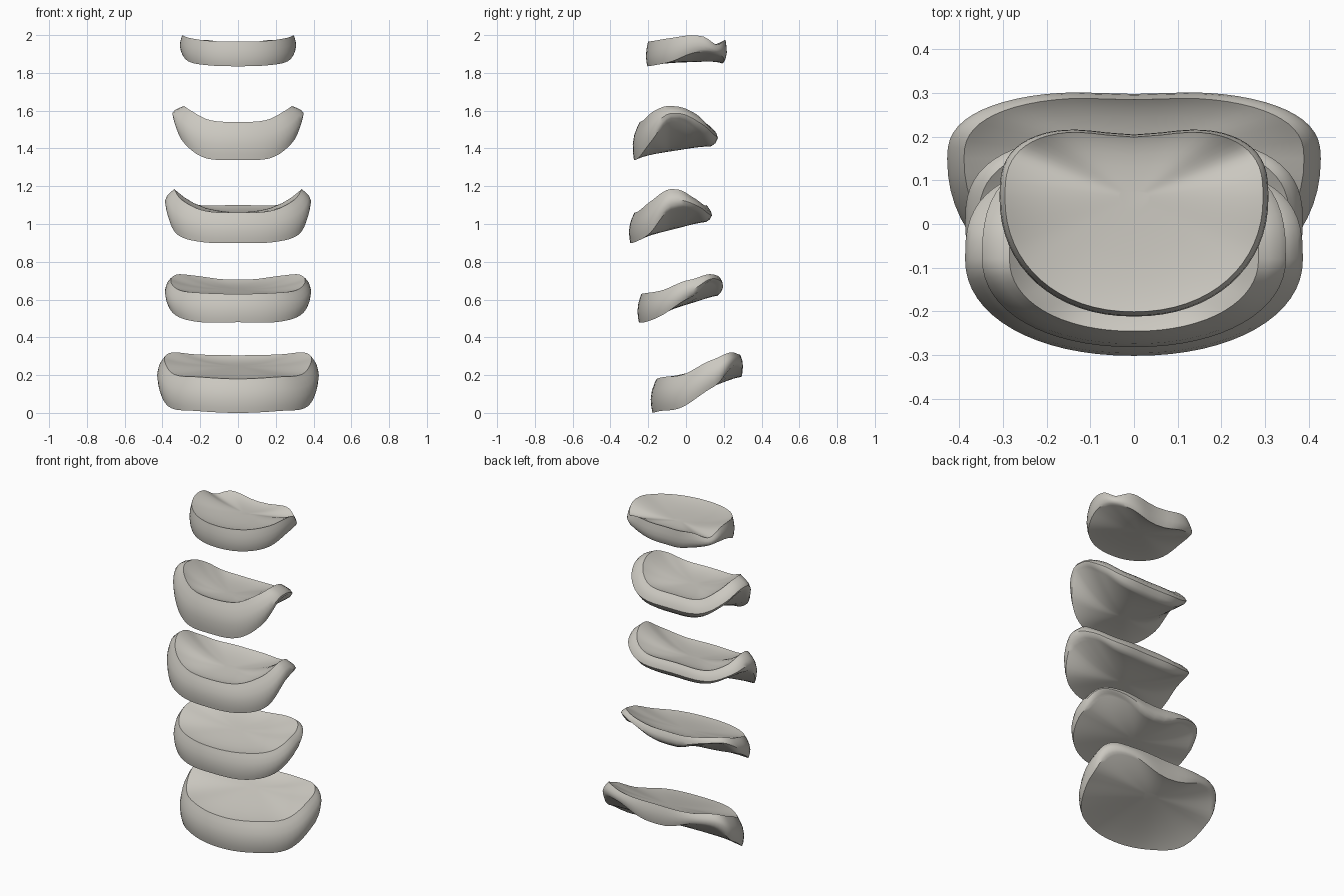
import bpy, bmesh, math

cube = bpy.data.objects.get("Cube")
if cube:
    bpy.data.objects.remove(cube)

material = bpy.data.materials.new("warm grey")
material.use_nodes = True
color = (0.6, 0.58, 0.53, 1)
material.diffuse_color = color
material.node_tree.nodes["Principled BSDF"].inputs["Base Color"].default_value = color

SEGMENTS = 64


def rim_height(stations, t):
    """Smooth height along evenly spaced stations from front (0) to back (pi)."""
    last = len(stations) - 1
    s = t / math.pi * last
    i = min(int(s), last - 1)
    f = s - i
    # Mirrored neighbours keep the curve level at the midline
    a, b = stations[abs(i - 1)], stations[i]
    c, d = stations[i + 1], stations[last - abs(last - i - 2)]
    return b + f / 2 * (c - a + f * (2 * a - 5 * b + 4 * c - d + f * (3 * (b - c) + d - a)))


def signed_power(v, e):
    return math.copysign(abs(v) ** e, v)


def build_disc(name, width, front, widest, back, notch, corner, inset, undercut, top, bottom):
    bm = bmesh.new()

    def outline(t, scale):
        c, s = math.cos(t), math.sin(t)
        e = 0.94 if c > 0 else corner
        x = width * signed_power(s, e)
        y = signed_power(c, e) * (front - widest if c > 0 else widest - back)
        if c < 0:
            y -= notch * math.exp(-(x / 0.13) ** 2)
        return x * scale, widest + y * scale

    def top_edge(a):
        return inset

    def bottom_edge(a):
        # The wall tucks in more under the back
        return 0.97 - undercut * max(0, -math.cos(a))

    def ring(point):
        verts = []
        for k in range(SEGMENTS):
            a = 2 * math.pi * k / SEGMENTS
            half = min(a, 2 * math.pi - a)
            verts.append(bm.verts.new(point(a, half)))
        return verts

    def plate_ring(stations, edge, r, dip):
        # Saddle: tilted plane in the middle, rising to the rim height
        def point(a, half):
            def plane(y):
                f = (y - front) / (back - front)
                return stations[0] + f * (stations[-1] - stations[0])
            rim = outline(a, edge(a))
            x, y = outline(a, edge(a) * r)
            z = plane(y) + (rim_height(stations, half) - plane(rim[1])) * r ** 2.4
            return x, y, z - dip * (1 - r ** 4)
        return ring(point)

    def wall_ring(f):
        # Rounded side wall, f from top rim (0) to bottom rim (1)
        def point(a, half):
            if f < 0.6:
                edge = inset + (1 - inset) * math.sin(f * math.pi / 1.2)
            else:
                edge = 1 - (1 - bottom_edge(a)) * ((f - 0.6) / 0.4) ** 2
            hi, lo = rim_height(top, half), rim_height(bottom, half)
            return *outline(a, edge), hi + (lo - hi) * f
        return ring(point)

    radii = [0.12, 0.3, 0.5, 0.7, 0.85, 0.95]
    rings = [plate_ring(top, top_edge, r, 0.018) for r in radii]
    rings += [wall_ring(f) for f in (0, 0.15, 0.35, 0.6, 0.85, 1)]
    rings += [plate_ring(bottom, bottom_edge, r, -0.014) for r in reversed(radii)]
    for upper, lower in zip(rings, rings[1:]):
        for k in range(SEGMENTS):
            n = (k + 1) % SEGMENTS
            bm.faces.new((upper[k], lower[k], lower[n], upper[n]))
    bm.faces.new(rings[0])
    bm.faces.new(reversed(rings[-1]))
    bmesh.ops.recalc_face_normals(bm, faces=bm.faces)

    mesh = bpy.data.meshes.new(name)
    bm.to_mesh(mesh)
    bm.free()
    mesh.materials.append(material)
    obj = bpy.data.objects.new(name, mesh)
    bpy.context.collection.objects.link(obj)
    bpy.ops.object.select_all(action="DESELECT")
    obj.select_set(True)
    bpy.context.view_layer.objects.active = obj
    bpy.ops.object.shade_smooth_by_angle(angle=math.radians(40))


# Rim heights run from the front midline round to the back midline
build_disc("top_disc", 0.308, -0.212, 0.06, 0.23, 0.025, 0.68, 0.96, 0.06,
           top=(1.965, 1.97, 1.985, 1.998, 1.95, 1.975, 1.96),
           bottom=(1.835, 1.84, 1.86, 1.91, 1.9, 1.88, 1.85))
build_disc("upper_disc", 0.348, -0.282, -0.08, 0.178, 0.01, 0.72, 0.82, 0.12,
           top=(1.54, 1.55, 1.6, 1.625, 1.585, 1.53, 1.52),
           bottom=(1.34, 1.35, 1.44, 1.56, 1.5, 1.43, 1.41))
build_disc("middle_disc", 0.387, -0.302, -0.08, 0.145, 0.01, 0.72, 0.87, 0.12,
           top=(1.06, 1.07, 1.125, 1.185, 1.14, 1.1, 1.1),
           bottom=(0.9, 0.905, 0.95, 1.08, 1.07, 1.02, 1.01))
build_disc("lower_disc", 0.387, -0.257, 0, 0.205, 0.015, 0.72, 0.92, 0.1,
           top=(0.63, 0.635, 0.65, 0.7, 0.733, 0.725, 0.705),
           bottom=(0.48, 0.48, 0.515, 0.6, 0.69, 0.68, 0.62))
build_disc("bottom_disc", 0.428, -0.187, 0.15, 0.308, 0.01, 0.78, 0.91, 0,
           top=(0.18, 0.19, 0.205, 0.285, 0.32, 0.31, 0.305),
           bottom=(0, 0.01, 0.03, 0.14, 0.24, 0.25, 0.19))
